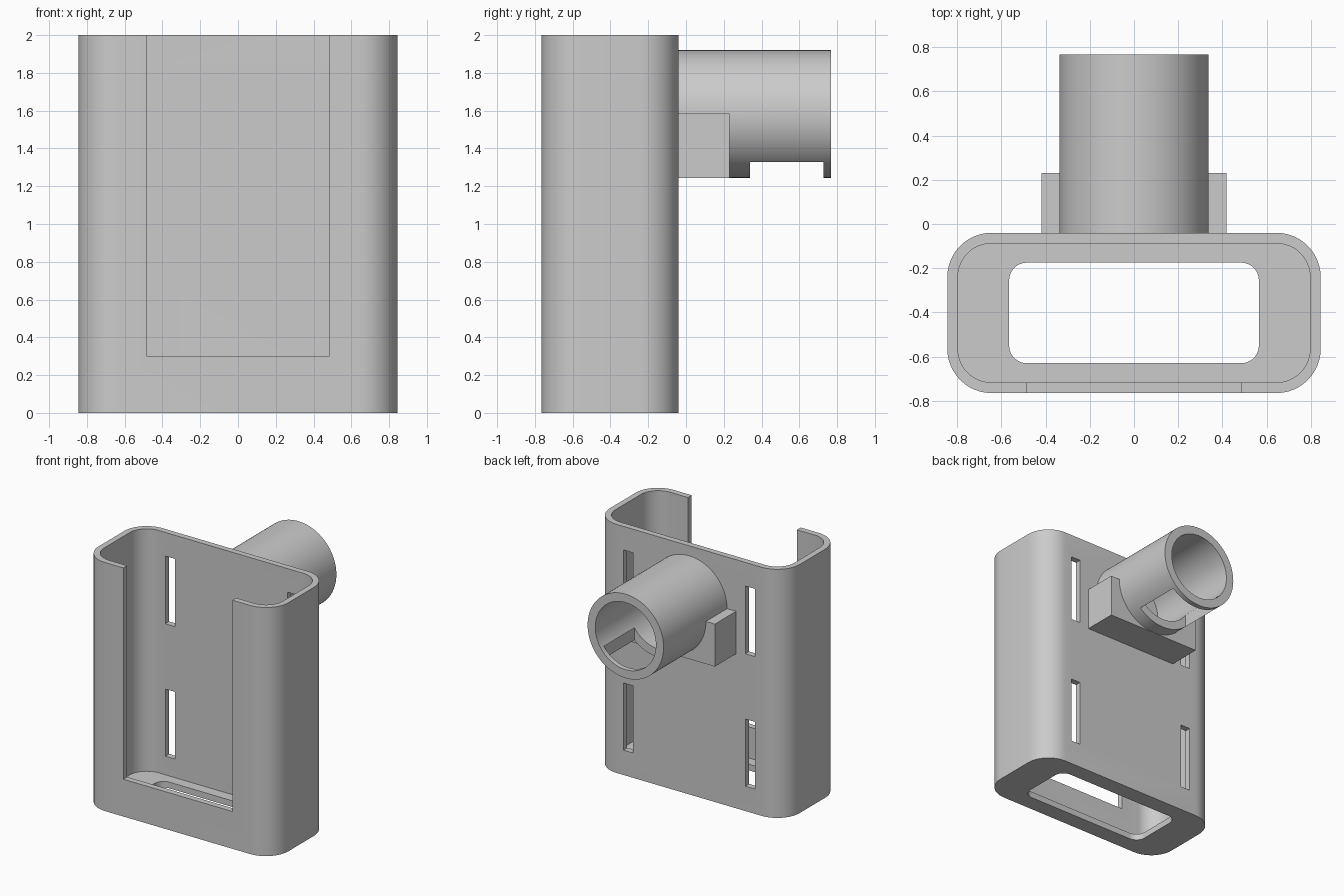
import bpy, bmesh, math
from mathutils import Matrix

cube = bpy.data.objects.get("Cube")
if cube:
    bpy.data.objects.remove(cube, do_unlink=True)

grey = bpy.data.materials.new("light grey plastic")
grey.use_nodes = True
COLOUR = (0.6, 0.6, 0.6, 1.0)
grey.diffuse_color = COLOUR
grey.node_tree.nodes["Principled BSDF"].inputs["Base Color"].default_value = COLOUR


def finish(name, bm):
    bmesh.ops.recalc_face_normals(bm, faces=bm.faces[:])
    mesh = bpy.data.meshes.new(name)
    bm.to_mesh(mesh)
    bm.free()
    mesh.materials.append(grey)
    obj = bpy.data.objects.new(name, mesh)
    bpy.context.collection.objects.link(obj)
    return obj


def rounded_prism(name, x, y0, y1, z0, z1, r, steps=12):
    """Upright prism with a rounded rectangular plan, centred on x = 0."""
    bm = bmesh.new()
    centres = [(x - r, y1 - r), (r - x, y1 - r), (r - x, y0 + r), (x - r, y0 + r)]
    ring = []
    for q, (cx, cy) in enumerate(centres):
        for i in range(steps + 1):
            a = (q + i / steps) * math.pi / 2
            ring.append(bm.verts.new((cx + r * math.cos(a), cy + r * math.sin(a), z0)))
    base = bm.faces.new(ring)
    ext = bmesh.ops.extrude_face_region(bm, geom=[base])["geom"]
    top = [v for v in ext if isinstance(v, bmesh.types.BMVert)]
    bmesh.ops.translate(bm, verts=top, vec=(0, 0, z1 - z0))
    return finish(name, bm)


def box(name, x0, x1, y0, y1, z0, z1):
    bm = bmesh.new()
    m = Matrix.Translation(((x0 + x1) / 2, (y0 + y1) / 2, (z0 + z1) / 2))
    bmesh.ops.create_cube(bm, size=1, matrix=m @ Matrix.Diagonal((x1 - x0, y1 - y0, z1 - z0, 1)))
    return finish(name, bm)


def tube_solid(name, r, y0, y1, z):
    """Cylinder lying along y."""
    bm = bmesh.new()
    m = Matrix.Translation((0, (y0 + y1) / 2, z)) @ Matrix.Rotation(math.pi / 2, 4, "X")
    bmesh.ops.create_cone(bm, cap_ends=True, segments=96, radius1=r, radius2=r,
                          depth=y1 - y0, matrix=m)
    return finish(name, bm)


def combine(target, other, operation):
    """Apply a boolean and remove the helper."""
    other.hide_render = True
    mod = target.modifiers.new("boolean", "BOOLEAN")
    mod.operation = operation
    mod.solver = "EXACT"
    mod.object = other
    bpy.context.view_layer.objects.active = target
    bpy.ops.object.modifier_apply(modifier=mod.name)
    bpy.data.objects.remove(other, do_unlink=True)


def smooth(obj):
    bpy.ops.object.select_all(action="DESELECT")
    obj.select_set(True)
    bpy.context.view_layer.objects.active = obj
    bpy.ops.object.shade_smooth_by_angle(angle=math.radians(30))


# Open-topped holder with a rounded plan and a thin floor
holder = rounded_prism("holder", 0.845, -0.765, -0.04, 0, 2, 0.2)
combine(holder, rounded_prism("cavity", 0.797, -0.717, -0.088, 0.05, 2.2, 0.152), "DIFFERENCE")
combine(holder, rounded_prism("floor_opening", 0.565, -0.63, -0.175, -0.1, 0.15, 0.08), "DIFFERENCE")
combine(holder, box("front_window", -0.485, 0.485, -0.9, -0.6, 0.3, 2.2), "DIFFERENCE")

# Four strap slots in the back wall
for side in (-1, 1):
    xa, xb = sorted((side * 0.5, side * 0.585))
    for z0, z1 in ((0.2, 0.74), (1.265, 1.81)):
        combine(holder, box("strap_slot", xa, xb, -0.2, 0.05, z0, z1), "DIFFERENCE")
smooth(holder)

# Rear tube on a square support block, bored out and notched underneath
AXIS = 1.582
mount = tube_solid("rear_tube_mount", 0.338, -0.06, 0.768, AXIS)
combine(mount, box("support_block", -0.418, 0.418, -0.06, 0.23, 1.243, 1.585), "UNION")
combine(mount, tube_solid("bore", 0.27, -0.1, 0.9, AXIS), "DIFFERENCE")
combine(mount, box("underside_notch", -0.222, 0.222, 0.34, 0.728, 1.1, AXIS), "DIFFERENCE")
smooth(mount)
